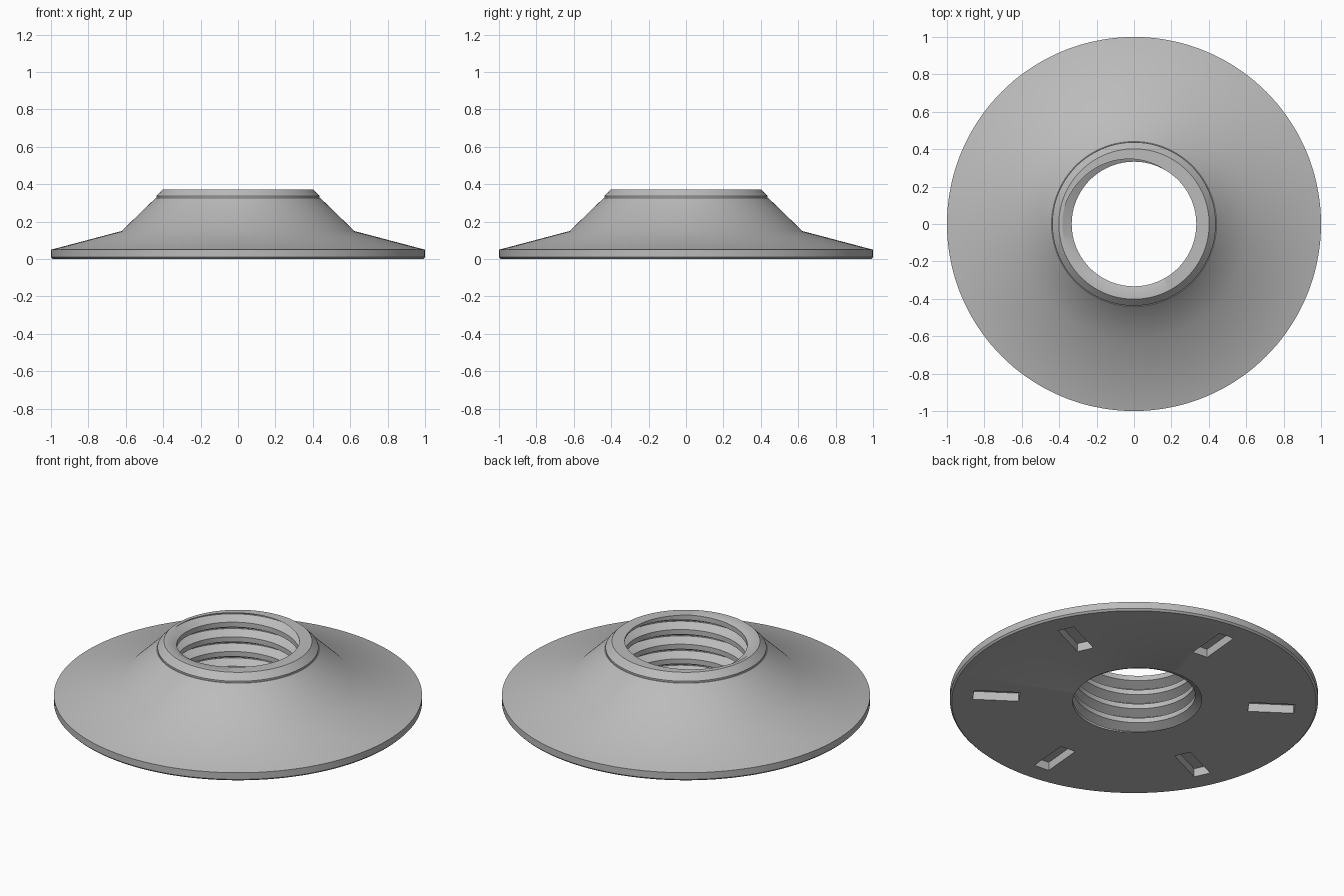
import bpy, bmesh, math
from mathutils import Matrix

cube = bpy.data.objects.get("Cube")
if cube:
    bpy.data.objects.remove(cube, do_unlink=True)

SEGMENTS = 144
HEIGHT = 0.373
PITCH = 0.088
CREST, ROOT = 0.333, 0.383
# one thread turn: (fraction of pitch, radius), centred on the root
TURN = [(-0.33, CREST), (-0.03, ROOT), (0.03, ROOT), (0.33, CREST)]
# outside of the flange, from the bottom edge up to the collar top
OUTER = [(0.99, 0), (1, 0.01), (1, 0.05), (0.622, 0.15), (0.441, 0.326),
         (0.437, 0.326), (0.437, 0.336), (0.402, HEIGHT)]


def new_object(name, bm):
    mesh = bpy.data.meshes.new(name)
    bm.to_mesh(mesh)
    bm.free()
    obj = bpy.data.objects.new(name, mesh)
    bpy.context.collection.objects.link(obj)
    return obj


def thread_column(angle):
    """Threaded bore wall at one angle, top to bottom, cut off at both ends."""
    base = HEIGHT + PITCH * (angle - math.pi) / math.tau
    pts = [(r, base + PITCH * (k + f)) for k in range(-6, 3) for f, r in TURN]
    inside = []
    for i, (r, z) in enumerate(pts):
        limit = min(max(z, 0), HEIGHT)
        if limit != z:
            # radius of the thread where it crosses the end plane
            for (r0, z0), (r1, z1) in zip(pts, pts[1:]):
                if z0 <= limit <= z1:
                    r = r0 + (r1 - r0) * (limit - z0) / (z1 - z0)
                    break
        inside.append((r, limit))
    return inside[::-1]


# flange body: closed section swept round, with the helix rising as it turns
bm = bmesh.new()
columns = []
for s in range(SEGMENTS + 1):
    a = math.tau * s / SEGMENTS
    section = OUTER + thread_column(a)
    columns.append([bm.verts.new((r * math.cos(a), r * math.sin(a), z))
                    for r, z in section])
for left, right in zip(columns, columns[1:]):
    n = len(left)
    for i in range(n):
        j = (i + 1) % n
        bm.faces.new((left[i], right[i], right[j], left[j]))
bmesh.ops.remove_doubles(bm, verts=bm.verts, dist=0.00005)
bmesh.ops.dissolve_degenerate(bm, edges=bm.edges, dist=0.00005)
bmesh.ops.recalc_face_normals(bm, faces=bm.faces)
flange = new_object("threaded_flange", bm)

# six radial slots in the underside
bm = bmesh.new()
for k in range(6):
    turn = Matrix.Rotation(math.radians(25 + 60 * k), 4, 'Z')
    place = Matrix.Translation((0.75, 0, 0))
    size = Matrix.Diagonal((0.25, 0.095, 0.1, 1))
    bmesh.ops.create_cube(bm, size=1, matrix=turn @ place @ size)
cutter = new_object("slot_cutter", bm)
cutter.hide_render = True

bpy.ops.object.select_all(action='DESELECT')
bpy.context.view_layer.objects.active = flange
flange.select_set(True)
cut = flange.modifiers.new("slots", 'BOOLEAN')
cut.operation = 'DIFFERENCE'
cut.solver = 'EXACT'
cut.object = cutter
bpy.ops.object.modifier_apply(modifier=cut.name)
bpy.data.objects.remove(cutter, do_unlink=True)

# single grey material
grey = bpy.data.materials.new("plain grey")
grey.use_nodes = True
colour = (0.5, 0.5, 0.5, 1)
grey.diffuse_color = colour
grey.node_tree.nodes["Principled BSDF"].inputs["Base Color"].default_value = colour
flange.data.materials.clear()
flange.data.materials.append(grey)
bpy.ops.object.shade_smooth_by_angle(angle=math.radians(32))
